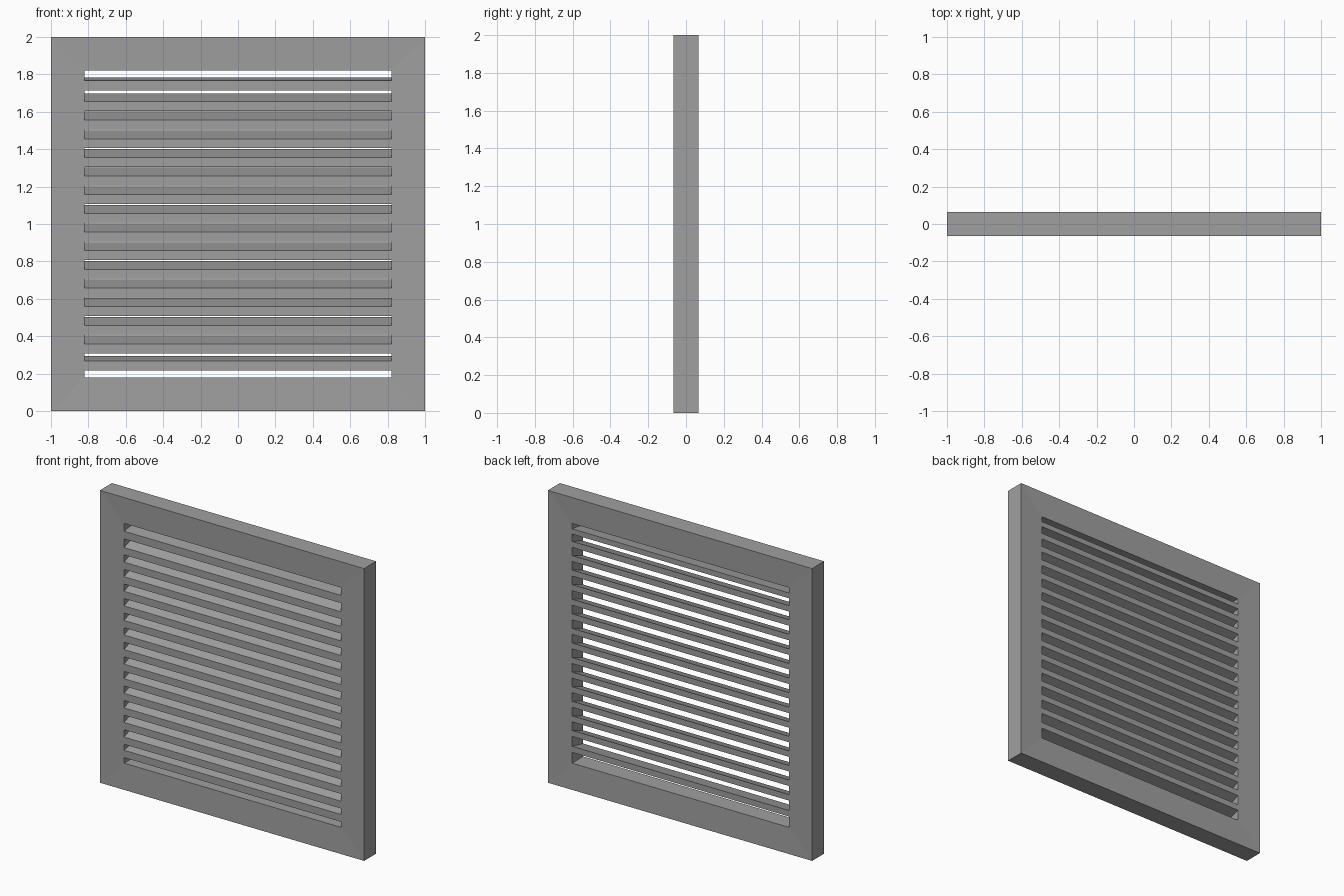
import bpy

if "Cube" in bpy.data.objects:
    bpy.data.objects.remove(bpy.data.objects["Cube"])

HALF, DEPTH = 1.0, 0.065      # outer frame
OPEN, INNER = 0.82, 0.06      # opening half size, slightly recessed inner edge
ZC = 1.0                      # height of the centre

# Dark grey paint for the whole vent
paint = bpy.data.materials.new("dark_grey")
paint.diffuse_color = (0.35, 0.35, 0.35, 1.0)
paint.use_nodes = True
paint.node_tree.nodes["Principled BSDF"].inputs["Base Color"].default_value = paint.diffuse_color


def make(name, verts, faces):
    mesh = bpy.data.meshes.new(name)
    mesh.from_pydata(verts, [], faces)
    mesh.validate()
    mesh.materials.append(paint)
    obj = bpy.data.objects.new(name, mesh)
    bpy.context.collection.objects.link(obj)
    return obj


# Mitred frame: four square rings joined into a closed loop of flat faces
def ring(h, y):
    return [(sx * h, y, ZC + sz * h) for sx, sz in ((-1, -1), (1, -1), (1, 1), (-1, 1))]


verts = ring(HALF, -DEPTH) + ring(OPEN, -INNER) + ring(OPEN, INNER) + ring(HALF, DEPTH)
faces = []
for r in range(4):
    n = (r + 1) % 4
    for i in range(4):
        j = (i + 1) % 4
        faces.append((4 * r + i, 4 * r + j, 4 * n + j, 4 * n + i))
make("frame", verts, faces)


# Louvre slat: sloping down to the front, upright front and back edges
def slat(name, front_top, rise, front=0.05, back=0.041):
    profile = [(-INNER, front_top - front), (INNER, front_top + rise - back),
               (INNER, front_top + rise), (-INNER, front_top)]
    v = [(x, y, z) for x in (-OPEN, OPEN) for y, z in profile]
    f = [(3, 2, 1, 0), (4, 5, 6, 7)]
    f += [(i, (i + 1) % 4, (i + 1) % 4 + 4, i + 4) for i in range(4)]
    make(name, v, f)


slat("top_slat", 1.767, 0.016, 0.053, 0.036)
for k in range(14):
    slat(f"slat_{k + 1:02d}", 1.655 - 0.0997 * k, 0.042 if k == 0 else 0.045)
slat("bottom_slat", 0.268, 0.027)
